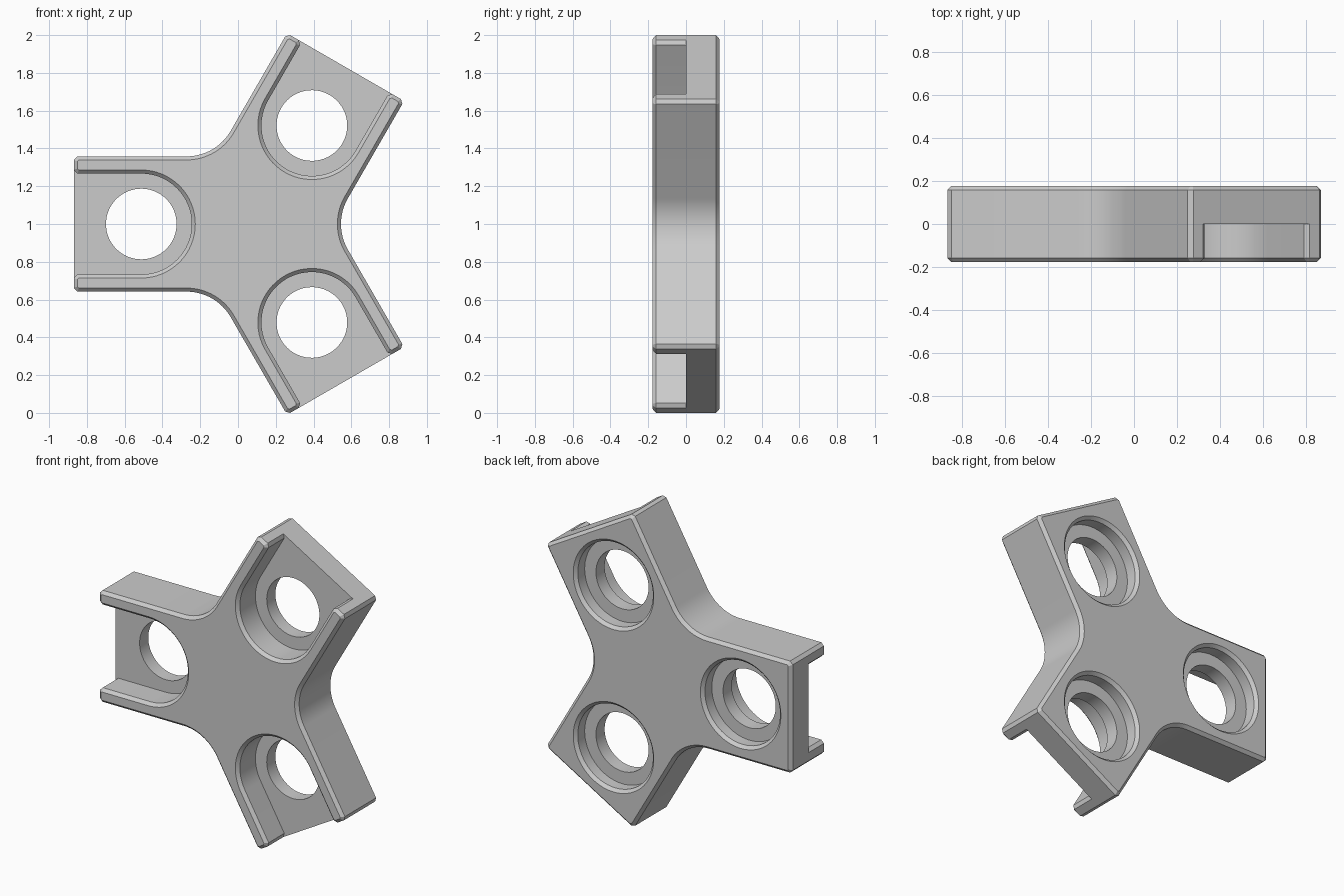
import bpy, bmesh
from math import sin, cos, tan, radians, pi

if "Cube" in bpy.data.objects:
    bpy.data.objects.remove(bpy.data.objects["Cube"])

CX, CZ = 0.09, 1.0            # hub centre
L, W, H = 0.959, 0.358, 0.177  # arm length, half width, half depth
C = 0.019                     # chamfer
FILLET = 0.27                 # rounding between arms
D, R, HOLE = 0.602, 0.267, 0.187  # socket distance, socket radius, through hole
ANGLES = (60, 180, 300)


def place(u, v, deg):
    """Arm frame (u along the arm, v across) to x, z."""
    a = radians(deg)
    return CX + u * cos(a) - v * sin(a), CZ + u * sin(a) + v * cos(a)


def loft(name, levels):
    """Closed solid through outlines [(y, [(x, z)...])...]."""
    bm = bmesh.new()
    rings = [[bm.verts.new((x, y, z)) for x, z in pts] for y, pts in levels]
    n = len(rings[0])
    for a, b in zip(rings, rings[1:]):
        for i in range(n):
            j = (i + 1) % n
            bm.faces.new((a[i], a[j], b[j], b[i]))
    bm.faces.new(rings[0])
    bm.faces.new(rings[-1])
    bmesh.ops.recalc_face_normals(bm, faces=bm.faces)
    me = bpy.data.meshes.new(name)
    bm.to_mesh(me)
    bm.free()
    ob = bpy.data.objects.new(name, me)
    bpy.context.collection.objects.link(ob)
    return ob


def body_outline(o):
    """Three-arm outline shrunk by o, with clipped corners and round inner corners."""
    l, w, c = L - o, W - o, C - o * 0.586
    pts = []
    for a in ANGLES:
        for u, v in ((l - c, -w), (l, c - w), (l, w - c), (l - c, w)):
            pts.append(place(u, v, a))
        q = (W + FILLET) / sin(radians(60))
        qx, qz = place(q, 0, a + 60)
        for i in range(17):
            t = radians(a + 270 - 60 * i / 16)
            pts.append((qx + (FILLET + o) * cos(t), qz + (FILLET + o) * sin(t)))
    return pts


def slot_outline(o, a):
    """U-shaped front pocket grown by o, flaring at the open end."""
    r = R + o
    u = L - C - o * tan(pi / 8)
    e = L + 0.05
    half = r + e - u
    pts = [(e, half), (u, r)]
    for i in range(33):
        t = pi / 2 + pi * i / 32
        pts.append((D + r * cos(t), r * sin(t)))
    pts += [(u, -r), (e, -half)]
    return [place(p, q, a) for p, q in pts]


def circle(r, a):
    return [place(D + r * cos(2 * pi * i / 64), r * sin(2 * pi * i / 64), a)
            for i in range(64)]


# Chamfered three-arm body
body = loft("three_arm_body", [(-H, body_outline(C)), (-H + C, body_outline(0)),
                               (H - C, body_outline(0)), (H, body_outline(C))])

E = 0.02
cutters = []
for a in ANGLES:
    # Open front pocket
    cutters.append(loft("pocket_cutter", [(-H - E, slot_outline(C + E, a)),
                                          (-H + C, slot_outline(0, a)),
                                          (0, slot_outline(0, a))]))
    # Round back socket with stepped through hole
    cutters.append(loft("socket_cutter", [(H + E, circle(R + C + E, a)),
                                          (H - C, circle(R, a)),
                                          (0.088, circle(R, a)),
                                          (0.088, circle(HOLE, a)),
                                          (-0.06, circle(HOLE, a))]))

bpy.context.view_layer.objects.active = body
body.select_set(True)
for cutter in cutters:
    cutter.hide_render = True
    m = body.modifiers.new("cut", 'BOOLEAN')
    m.operation = 'DIFFERENCE'
    m.solver = 'EXACT'
    m.object = cutter
    bpy.ops.object.modifier_apply(modifier=m.name)
    bpy.data.objects.remove(cutter, do_unlink=True)

bpy.ops.object.shade_smooth_by_angle(angle=radians(25))
